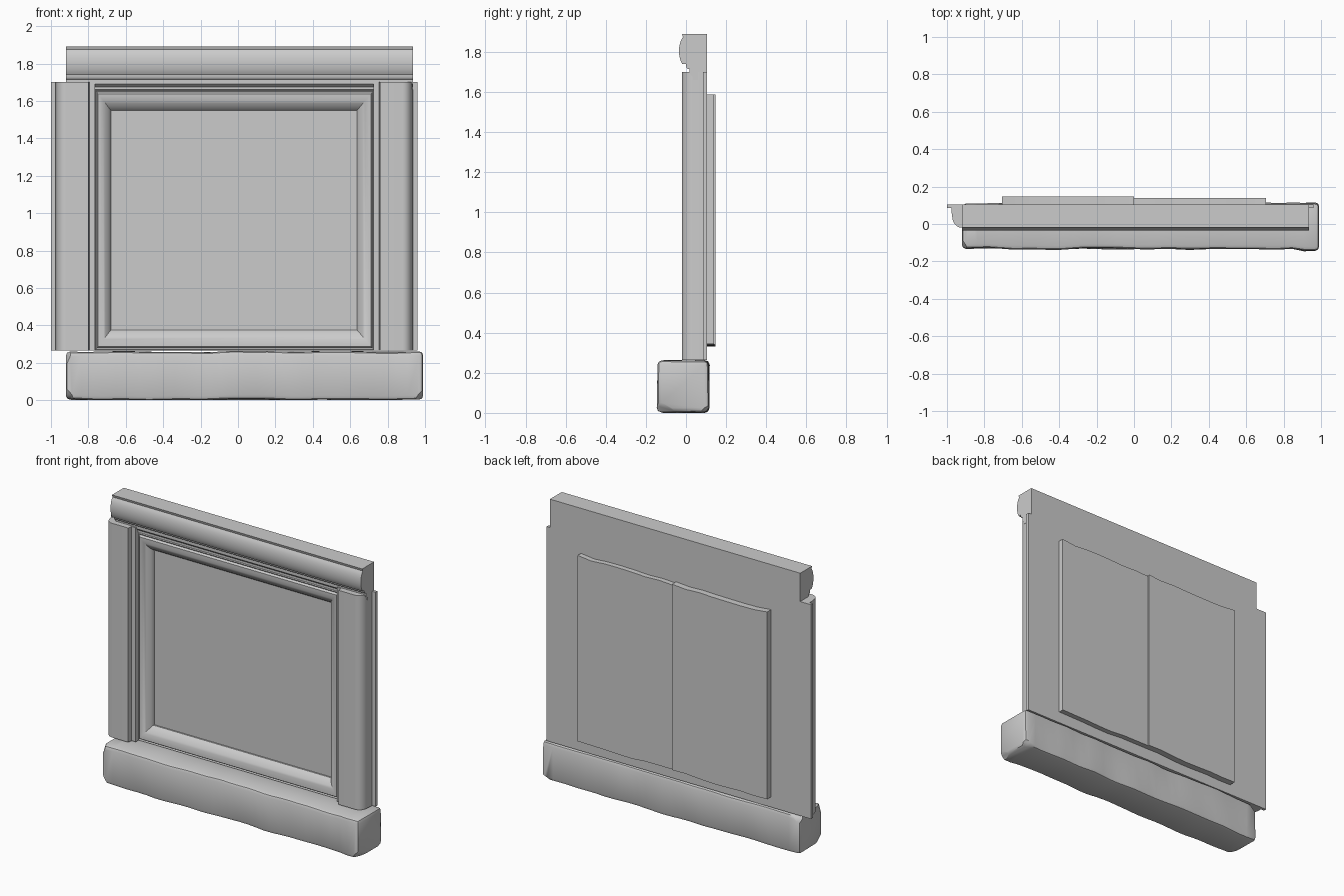
import bpy, bmesh, math, random
from mathutils import Vector, noise

cube = bpy.data.objects.get("Cube")
if cube:
    bpy.data.objects.remove(cube, do_unlink=True)
random.seed(4)

stone = bpy.data.materials.new("grey stone")
stone.use_nodes = True
GREY = (0.6, 0.6, 0.6, 1)
stone.diffuse_color = GREY
stone.node_tree.nodes["Principled BSDF"].inputs["Base Color"].default_value = GREY


def finish(name, bm, angle=35):
    bmesh.ops.recalc_face_normals(bm, faces=bm.faces)
    mesh = bpy.data.meshes.new(name)
    bm.to_mesh(mesh)
    bm.free()
    mesh.materials.append(stone)
    ob = bpy.data.objects.new(name, mesh)
    bpy.context.collection.objects.link(ob)
    bpy.ops.object.select_all(action='DESELECT')
    ob.select_set(True)
    bpy.context.view_layer.objects.active = ob
    bpy.ops.object.shade_smooth_by_angle(angle=math.radians(angle))
    return ob


def prism(name, points, axis, start, end):
    """Extrude a closed 2D profile along x, y or z."""
    place = {'x': lambda p, t: (t, p[0], p[1]),
             'y': lambda p, t: (p[0], t, p[1]),
             'z': lambda p, t: (p[0], p[1], t)}[axis]
    bm = bmesh.new()
    a = [bm.verts.new(place(p, start)) for p in points]
    b = [bm.verts.new(place(p, end)) for p in points]
    bm.faces.new(a)
    bm.faces.new(b[::-1])
    n = len(points)
    for i in range(n):
        j = (i + 1) % n
        bm.faces.new((a[i], a[j], b[j], b[i]))
    return finish(name, bm)


def arc(cx, cy, rx, ry, a0, a1, n=8):
    """Points of an elliptical arc, angles in degrees."""
    steps = [math.radians(a0 + (a1 - a0) * i / n) for i in range(n + 1)]
    return [(cx + rx * math.cos(t), cy + ry * math.sin(t)) for t in steps]


BACK, BOTTOM, TOP = 0.105, 0.265, 1.70

# Recessed wall panel
prism("wall_panel", [(-0.78, 0.085), (0.74, 0.085), (0.74, BACK), (-0.78, BACK)],
      'z', BOTTOM, TOP)

# Side pilasters: outer fillet, hollow and round, flat face, inner step
for name, edge, side in (("right_pilaster", -1.0, 1), ("left_pilaster", 0.96, -1)):
    outline = [(0, BACK), (0, 0.085), (0.025, 0.085), (0.025, 0.06)]
    outline += arc(0.08, 0.04, 0.052, 0.06, 180, 270)
    outline += [(0.20, -0.02), (0.205, 0.01), (0.235, 0.01), (0.235, BACK)]
    prism(name, [(edge + side * x, y) for x, y in outline], 'z', BOTTOM, TOP)

# Top rail with a rounded nose and a stepped lower lip
rail = [(BACK, 1.89), (-0.02, 1.89)]
rail += arc(0.005, 1.805, 0.04, 0.08, 120, 235)
rail += arc(0.01, 1.74, 0.01, 0.025, 180, 270, 4)
rail += [(0.018, 1.715), (0.018, 1.69), (0.035, 1.675), (0.035, 1.66),
         (0.10, 1.66), (0.10, TOP), (BACK, TOP)]
prism("top_rail", rail, 'x', -0.92, 0.935)

# Mitred picture frame moulding, swept around the panel
outer = (-0.765, 0.73, BOTTOM, 1.66)
inner = (-0.68, 0.637, 0.375, 1.55)
section = [(0, 0.09), (0, 0.045), (0.05, 0.032), (0.12, 0.038)]
section += [(0.2 + 0.7 * i / 6, 0.025 + 0.035 * (i / 6) ** 2) for i in range(7)]
section += [(1, 0.075), (1, 0.09)]
bm = bmesh.new()
rings = []
for t, y in section:
    x0, x1, z0, z1 = [o + (i - o) * t for o, i in zip(outer, inner)]
    corners = [(x0, z0), (x1, z0), (x1, z1), (x0, z1)]
    rings.append([bm.verts.new((x, y, z)) for x, z in corners])
for a, b in zip(rings, rings[1:]):
    for i in range(4):
        j = (i + 1) % 4
        bm.faces.new((a[i], a[j], b[j], b[i]))
finish("panel_frame", bm)


# Two back slabs with slightly chipped top and bottom edges
def chipped(x0, x1, z, n=7):
    return [(x0 + (x1 - x0) * i / n, z + random.uniform(-0.007, 0.007))
            for i in range(n + 1)]


for name, x0, x1, depth in (("right_back_slab", -0.705, 0.0, 0.148),
                            ("left_back_slab", 0.0, 0.705, 0.14)):
    outline = chipped(x0, x1, 0.338) + chipped(x1, x0, 1.583)
    prism(name, outline, 'y', 0.10, depth)

# Rough hewn plinth: chamfered block, chipped ends, gentle wobble
bm = bmesh.new()
bmesh.ops.create_cube(bm, size=1)
for v in bm.verts:
    v.co = Vector((0.035 + v.co.x * 1.91, -0.01 + v.co.y * 0.245, 0.131 + v.co.z * 0.258))
bmesh.ops.bevel(bm, geom=bm.edges[:], offset=0.022, segments=2, profile=0.5,
                affect='EDGES')
for i in range(1, 30):
    x = -0.9 + 1.87 * i / 30
    bmesh.ops.bisect_plane(bm, geom=bm.verts[:] + bm.edges[:] + bm.faces[:],
                           plane_co=(x, 0, 0), plane_no=(1, 0, 0))
chips = [((-0.92, -0.13, 0.0), (-1, -0.6, -0.7), 0.035),
         ((0.99, -0.13, 0.0), (1, -0.4, -0.8), 0.035),
         ((0.99, 0.11, 0.0), (0.5, 0.8, -1), 0.03),
         ((-0.92, 0.11, 0.26), (-0.5, 0.8, 0.6), 0.03),
         ((-0.92, -0.13, 0.26), (-0.9, -0.5, 0.3), 0.025)]
for corner, normal, depth in chips:
    normal = Vector(normal).normalized()
    cut = bmesh.ops.bisect_plane(bm, geom=bm.verts[:] + bm.edges[:] + bm.faces[:],
                                 plane_co=Vector(corner) - normal * depth,
                                 plane_no=normal, clear_outer=True)
    edges = [e for e in cut["geom_cut"] if isinstance(e, bmesh.types.BMEdge)]
    bmesh.ops.holes_fill(bm, edges=edges)
for v in bm.verts:
    p = v.co.copy()
    v.co.y += 0.010 * noise.noise((p.x * 5, p.y * 3, p.z * 4))
    v.co.z += 0.006 * noise.noise((p.x * 6 + 9, p.y * 3, p.z * 2))
    if p.y < 0 and p.x > 0.85:
        v.co.y -= 0.01
    v.co.z = max(v.co.z, 0)
low = min(v.co.z for v in bm.verts)
for v in bm.verts:
    v.co.z -= low
finish("plinth", bm, 40)
